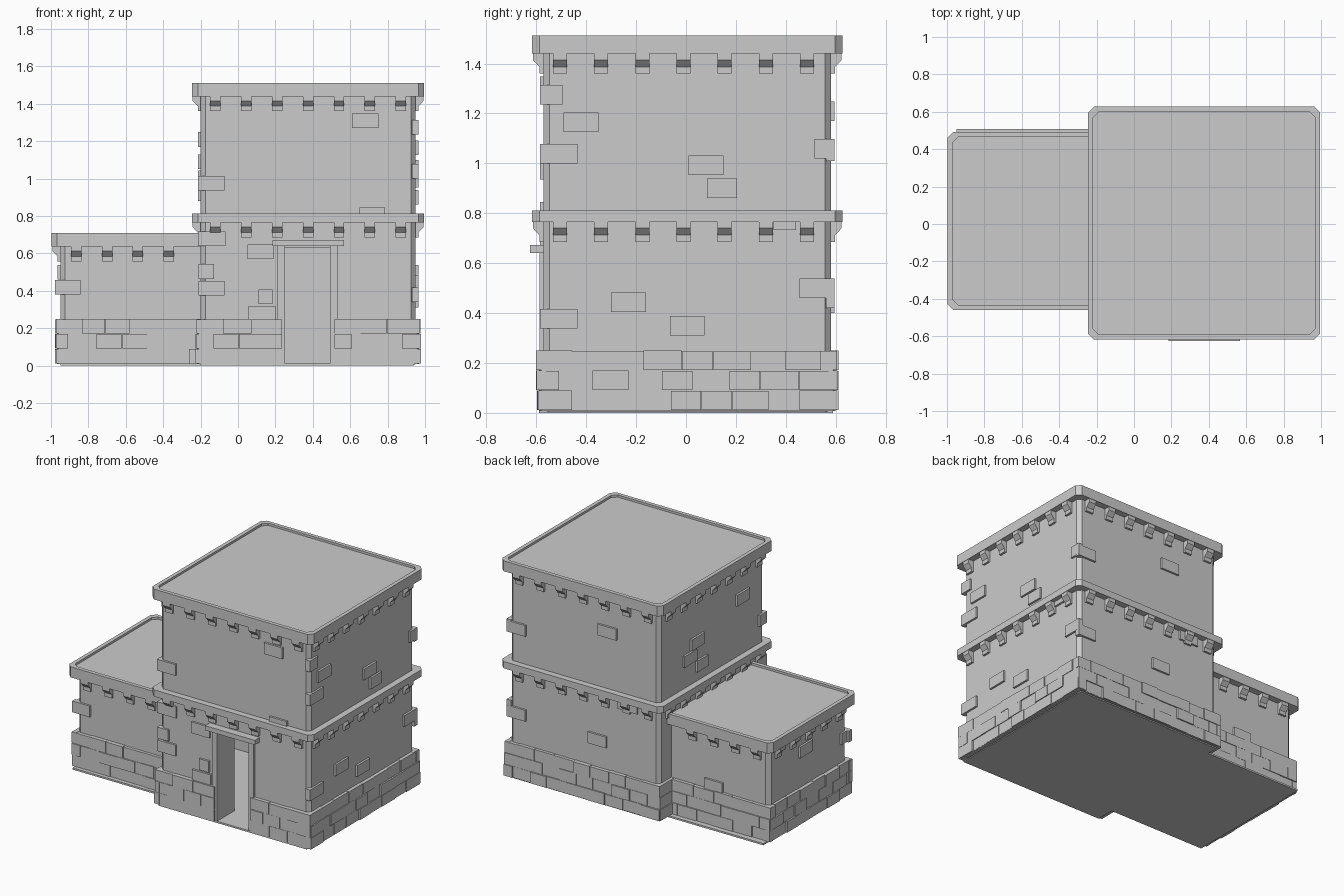
import bpy, bmesh, random
from mathutils import Vector, Matrix

if "Cube" in bpy.data.objects:
    bpy.data.objects.remove(bpy.data.objects["Cube"])

random.seed(4)
# wall rectangles: x0, x1, y0, y1
TOWER = (-0.2, 0.95, -0.572, 0.582)
WING = (-0.95, -0.15, -0.412, 0.445)


def finish(bm, name):
    bmesh.ops.recalc_face_normals(bm, faces=bm.faces)
    me = bpy.data.meshes.new(name)
    bm.to_mesh(me)
    bm.free()
    ob = bpy.data.objects.new(name, me)
    bpy.context.collection.objects.link(ob)
    return ob


def add_box(bm, a, b):
    a, b = Vector(a), Vector(b)
    size = [abs(q - p) for p, q in zip(a, b)]
    bmesh.ops.create_cube(bm, size=1, matrix=Matrix.Translation((a + b) / 2) @ Matrix.Diagonal((*size, 1)))


def box(name, a, b):
    bm = bmesh.new()
    add_box(bm, a, b)
    return finish(bm, name)


def at(rect, face, u, d, z):
    """Point at u along a wall face, d outwards from it."""
    x0, x1, y0, y1 = rect
    return {'front': (u, y0 - d, z), 'back': (u, y1 + d, z),
            'left': (x0 - d, u, z), 'right': (x1 + d, u, z)}[face]


def outline(rect, off, c):
    x0, x1, y0, y1 = rect[0] - off, rect[1] + off, rect[2] - off, rect[3] + off
    return [(x0 + c, y0), (x1 - c, y0), (x1, y0 + c), (x1, y1 - c),
            (x1 - c, y1), (x0 + c, y1), (x0, y1 - c), (x0, y0 + c)]


def prism(name, rect, levels, c):
    """Chamfered-corner block skinned through (offset, z) levels."""
    bm = bmesh.new()
    rings = [[bm.verts.new((x, y, z)) for x, y in outline(rect, o, c)] for o, z in levels]
    for r, s in zip(rings, rings[1:]):
        for i in range(8):
            j = (i + 1) % 8
            bm.faces.new((r[i], r[j], s[j], s[i]))
    bm.faces.new(rings[0][::-1])
    bm.faces.new(rings[-1])
    return finish(bm, name)


def corbels(name, rect, ztop, spots):
    """Stepped brackets beneath a cornice; spots maps face -> centres."""
    prof = [(-0.01, 0), (0.042, 0), (0.042, -0.025), (0.015, -0.053), (0.015, -0.08), (-0.01, -0.08)]
    bm = bmesh.new()
    for face, us in spots.items():
        for u in us:
            a, b = ([bm.verts.new(at(rect, face, u + s, d, ztop + z)) for d, z in prof]
                    for s in (-0.028, 0.028))
            bm.faces.new(a)
            bm.faces.new(b[::-1])
            for i in range(6):
                j = (i + 1) % 6
                bm.faces.new((a[i], b[i], b[j], a[j]))
    finish(bm, name)


def courses(name, rect, runs):
    """Three staggered courses of uneven stones along each (face, start, end) run."""
    bm = bmesh.new()
    for face, s, e in runs:
        for k in range(3):
            z = 0.01 + k * 0.08
            u = s
            step = random.uniform(0.06, 0.1) if k % 2 else 0.14
            while u < e - 0.01:
                v = min(u + step, e)
                if e - v < 0.05:
                    v = e
                d = random.uniform(0.019, 0.03)
                add_box(bm, at(rect, face, u + 0.001, -0.01, z + 0.001),
                        at(rect, face, v - 0.001, d, z + 0.08 - random.choice((0, 0.001, 0.003))))
                u = v
                step = random.uniform(0.12, 0.16)
    finish(bm, name)


def accents(name, rect, stones):
    bm = bmesh.new()
    for face, u, z, w in stones:
        add_box(bm, at(rect, face, u, -0.02, z), at(rect, face, u + w, 0.014, z + 0.078))
    finish(bm, name)


# walls and plinth cores
hollow = [prism("tower_lower_wall", TOWER, [(0, 0.005), (0, 0.78)], 0.025),
          prism("wing_wall", WING, [(0, 0.005), (0, 0.66)], 0.025),
          prism("tower_plinth", TOWER, [(0.018, 0.008), (0.018, 0.247)], 0.01),
          prism("wing_plinth", WING, [(0.018, 0.008), (0.018, 0.247)], 0.01)]
prism("tower_upper_wall", TOWER, [(0, 0.79), (0, 1.46)], 0.025)

# hollow ground storey and door opening
cutters = [box("room_cutter", (-0.85, -0.4, -0.1), (0.82, 0.43, 0.63)),
           box("door_cutter", (0.25, -0.8, -0.1), (0.495, -0.3, 0.64)),
           box("plinth_gap_cutter", (0.23, -0.8, -0.1), (0.515, -0.585, 0.26))]
cutters[0].data.transform(Matrix.Identity(4))
wing_room = box("wing_room_cutter", (-0.87, -0.33, -0.1), (0.0, 0.36, 0.63))
tower_room = box("tower_room_cutter", (-0.12, -0.4, -0.1), (0.83, 0.46, 0.63))
bpy.data.objects.remove(cutters.pop(0))
cutters += [wing_room, tower_room]
wing_room.data.transform(Matrix.Translation((-0.001, 0.001, 0.001)))
for ob in hollow:
    for cut in cutters:
        bpy.context.view_layer.objects.active = ob
        m = ob.modifiers.new("cut", 'BOOLEAN')
        m.operation, m.solver, m.object = 'DIFFERENCE', 'EXACT', cut
        bpy.ops.object.modifier_apply(modifier=m.name)
for cut in cutters:
    bpy.data.objects.remove(cut)

# cornices, with shallow sunken roofs
prism("tower_roof", TOWER, [(0.045, 1.44), (0.045, 1.512), (0.018, 1.512), (0.018, 1.497)], 0.03)
prism("tower_middle_cornice", TOWER, [(0.045, 0.765), (0.045, 0.812)], 0.03)
prism("wing_roof", WING, [(0.047, 0.637), (0.047, 0.71), (0.02, 0.71), (0.02, 0.695)], 0.03)

# corbel rows
xs = [-0.122 + 0.1655 * i for i in range(7)]
ys = [-0.505 + 0.165 * i for i in range(7)]
ring = {'front': xs, 'back': xs, 'left': ys, 'right': ys}
corbels("tower_upper_corbels", TOWER, 1.44, ring)
corbels("tower_lower_corbels", TOWER, 0.765, ring)
wx = [-0.865, -0.7, -0.535, -0.37]
wy = [-0.32 + 0.168 * i for i in range(5)]
corbels("wing_corbels", WING, 0.637, {'front': wx, 'back': wx, 'left': wy})

# stone courses around the base
courses("tower_base_stones", TOWER, [
    ('front', -0.222, 0.235), ('front', 0.515, 0.975), ('back', -0.222, 0.975),
    ('right', -0.595, 0.605), ('left', -0.595, -0.4), ('left', 0.43, 0.605)])
courses("wing_base_stones", WING, [
    ('front', -0.975, -0.2), ('back', -0.975, -0.2), ('left', -0.435, 0.468)])

# scattered proud stones: face, start, z, width
accents("tower_wall_stones", TOWER, [
    ('front', -0.212, 0.935, 0.14), ('front', 0.61, 1.27, 0.14), ('front', 0.65, 0.767, 0.135),
    ('front', -0.212, 0.64, 0.145), ('front', 0.05, 0.57, 0.14), ('front', -0.212, 0.464, 0.085),
    ('front', -0.212, 0.375, 0.14), ('front', 0.11, 0.33, 0.075), ('front', 0.055, 0.24, 0.145),
    ('right', -0.585, 1.236, 0.09), ('right', -0.49, 1.126, 0.14), ('right', -0.585, 1.0, 0.15),
    ('right', 0.01, 0.953, 0.14), ('right', 0.085, 0.862, 0.12), ('right', -0.3, 0.405, 0.14),
    ('right', -0.585, 0.339, 0.15), ('right', -0.065, 0.31, 0.14), ('right', 0.35, 0.732, 0.09),
    ('right', 0.515, 1.02, 0.08), ('right', 0.455, 0.46, 0.14),
    ('back', 0.82, 1.01, 0.143), ('back', 0.12, 1.17, 0.145), ('back', -0.04, 0.7, 0.15),
    ('back', 0.2, 0.4, 0.14), ('back', 0.82, 0.42, 0.143),
    ('left', -0.4, 1.17, 0.14), ('left', 0.1, 1.05, 0.14), ('left', 0.18, 0.965, 0.14),
    ('left', 0.06, 0.88, 0.12), ('left', -0.585, 0.935, 0.08), ('left', -0.585, 0.64, 0.1)])
accents("wing_wall_stones", WING, [
    ('front', -0.978, 0.379, 0.135), ('left', -0.426, 0.379, 0.09), ('left', -0.02, 0.46, 0.14),
    ('back', -0.6, 0.24, 0.14)])

# door surround
for x0, x1, side in ((0.212, 0.252, "left"), (0.493, 0.532, "right")):
    box("door_jamb_" + side, (x0, -0.588, 0.01), (x1, -0.4, 0.64))
box("door_lintel", (0.185, -0.625, 0.64), (0.567, -0.45, 0.672))

# floor slab
box("wing_floor", (-0.95, -0.46, 0), (-0.2, 0.508, 0.012))
box("tower_floor", (-0.2, -0.59, 0), (0.94, 0.59, 0.012))
